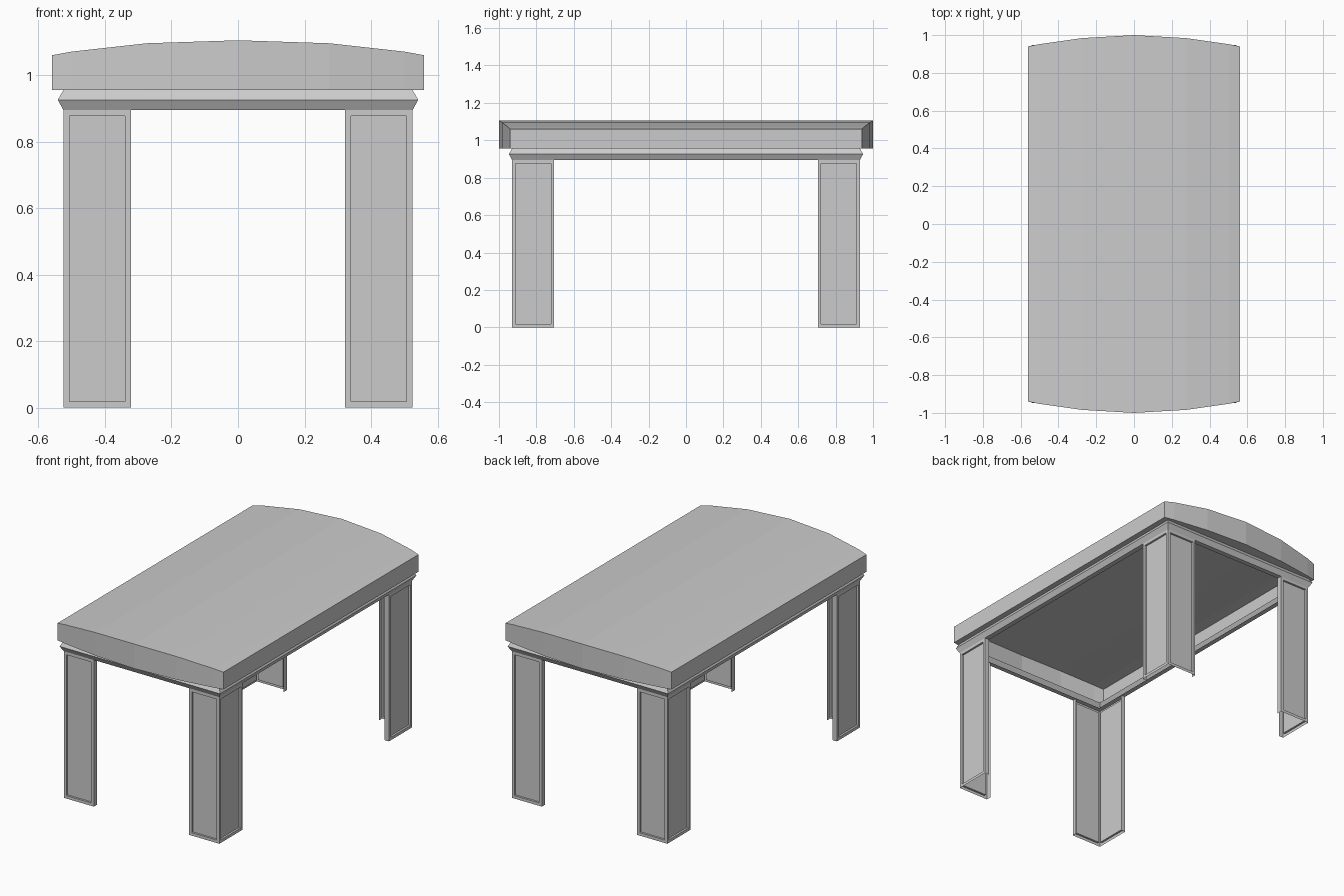
import bpy, bmesh

if "Cube" in bpy.data.objects:
    bpy.data.objects.remove(bpy.data.objects["Cube"])


def add_object(name, bm):
    mesh = bpy.data.meshes.new(name)
    bm.to_mesh(mesh)
    bm.free()
    obj = bpy.data.objects.new(name, mesh)
    bpy.context.collection.objects.link(obj)
    return obj


LX, LY = 0.525, 0.93      # outer faces of the legs and apron
BOTTOM, TOP = 0.955, 0.895  # underside of the table top, top of the legs

# Domed hollow table top: (x, half length, top height) across the width
half = [(0, 1.0, 1.105), (0.275, 0.984, 1.096), (0.5, 0.952, 1.071),
        (LX, 0.947, 1.0664), (0.56, 0.94, 1.06)]
section = [(-x, y, z) for x, y, z in reversed(half[1:])] + half
bm = bmesh.new()
rings = []
for x, y, z in section:
    rings.append([bm.verts.new(p) for p in
                  ((x, -LY, BOTTOM), (x, LY, BOTTOM), (x, y, BOTTOM),
                   (x, y, z), (x, -y, z), (x, -y, BOTTOM))])
last = len(rings) - 2
for k, (a, b) in enumerate(zip(rings, rings[1:])):
    for i in range(6):
        j = (i + 1) % 6
        if i == 0 and k not in (0, last):
            continue  # underside stays open inside the apron
        bm.faces.new((a[i], a[j], b[j], b[i]))
bm.faces.new(rings[0])
bm.faces.new(rings[-1])
bmesh.ops.recalc_face_normals(bm, faces=bm.faces)
add_object("table_top", bm)

# Apron frame: thin chevron moulding swept around a rectangle (offset, z)
profile = [(-0.03, TOP), (0, TOP), (0.017, 0.926), (0, BOTTOM)]
bm = bmesh.new()
rings = []
for sx, sy in ((-1, -1), (1, -1), (1, 1), (-1, 1)):
    rings.append([bm.verts.new((sx * (LX + o), sy * (LY + o), z)) for o, z in profile])
for k in range(4):
    a, b = rings[k], rings[(k + 1) % 4]
    for i in range(len(profile) - 1):
        bm.faces.new((a[i], b[i], b[i + 1], a[i + 1]))
add_object("apron_frame", bm)

# Corner legs: two sunken panels meeting at the corner, with lips on the free edges
LIP = 0.03
path = [(0.322, LY - LIP), (0.322, LY), (LX, LY), (LX, 0.705), (LX - LIP, 0.705)]
bm = bmesh.new()
low = [bm.verts.new((x, y, 0)) for x, y in path]
high = [bm.verts.new((x, y, TOP)) for x, y in path]
walls = [bm.faces.new((low[i], high[i], high[i + 1], low[i + 1])) for i in range(4)]
bm.normal_update()
# even border first, one panel at a time, then a square step inwards
for panel in walls[1:3]:
    bmesh.ops.inset_individual(bm, faces=[panel], thickness=0.018, use_even_offset=True)
    bmesh.ops.inset_individual(bm, faces=[panel], thickness=0.0, depth=-0.012)
legs = add_object("corner_legs", bm)
mirror = legs.modifiers.new("Mirror", 'MIRROR')
mirror.use_axis = (True, True, False)
mirror.use_mirror_merge = False
